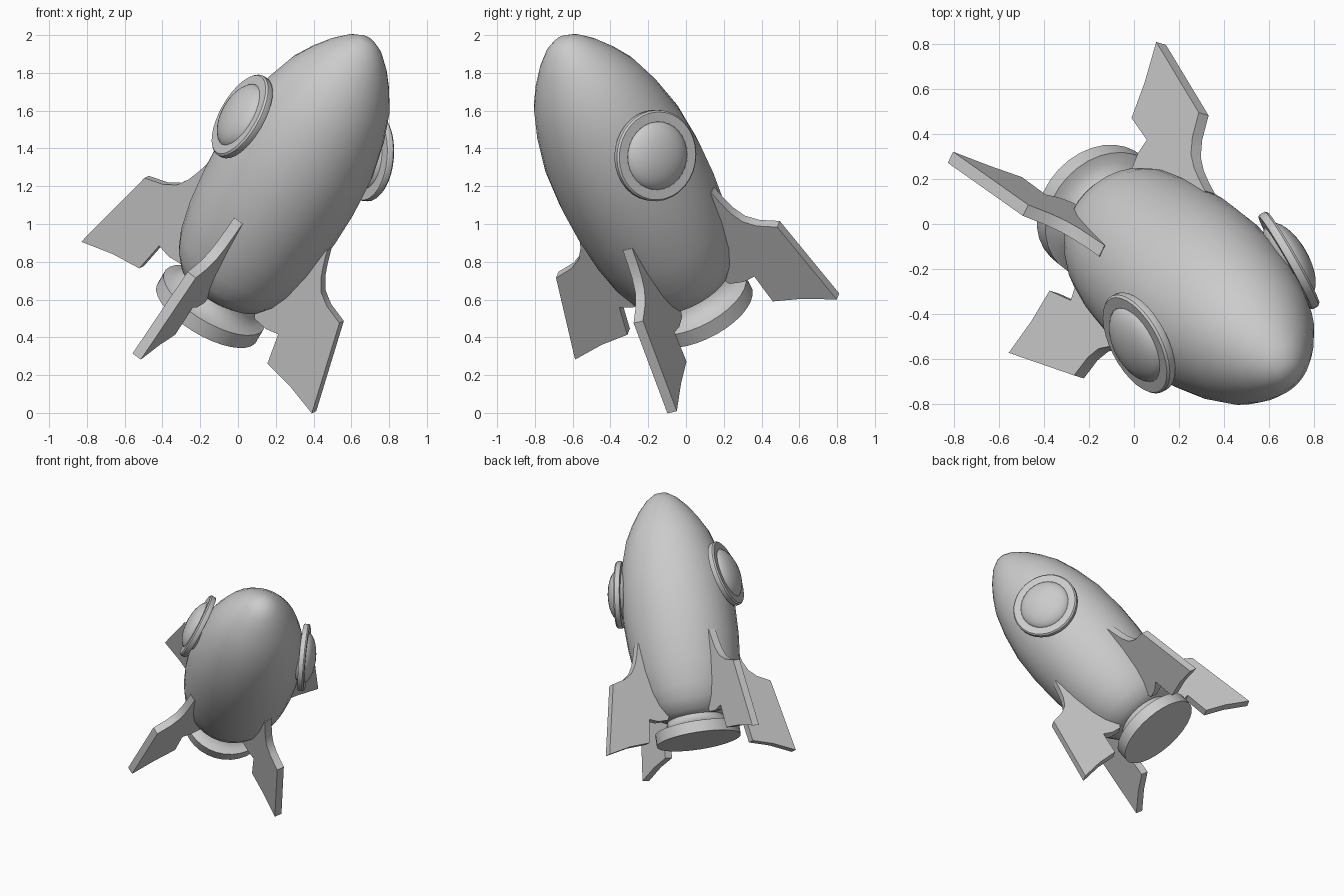
import bpy, bmesh, math
from mathutils import Matrix, Vector

if "Cube" in bpy.data.objects:
    bpy.data.objects.remove(bpy.data.objects["Cube"])

# Tilted rocket frame: local z runs from nozzle to nose, local x along one fin
axis = Vector((0.464, -0.401, 0.787)).normalized()
fin_dir = Vector((-0.778, 0.235, 0.585))
fin_dir = (fin_dir - axis * fin_dir.dot(axis)).normalized()
side = axis.cross(fin_dir)
FRAME = Matrix((fin_dir, side, axis)).transposed().to_4x4()
FRAME.translation = Vector((-0.165, 0.075, 0.53))


def finish(name, bm, matrix, angle=35):
    bmesh.ops.recalc_face_normals(bm, faces=bm.faces)
    mesh = bpy.data.meshes.new(name)
    bm.to_mesh(mesh)
    bm.free()
    ob = bpy.data.objects.new(name, mesh)
    bpy.context.collection.objects.link(ob)
    ob.matrix_world = matrix
    bpy.ops.object.select_all(action='DESELECT')
    ob.select_set(True)
    bpy.context.view_layer.objects.active = ob
    bpy.ops.object.shade_smooth_by_angle(angle=math.radians(angle))
    return ob


def lathe(name, profile, matrix, segments=32, closed=False, angle=35):
    """Spin (radius, height) points round local z."""
    bm = bmesh.new()
    verts = [bm.verts.new((r, 0, z)) for r, z in profile]
    pairs = list(zip(verts, verts[1:]))
    if closed:
        pairs.append((verts[-1], verts[0]))
    edges = [bm.edges.new(p) for p in pairs]
    bmesh.ops.spin(bm, geom=verts + edges, axis=(0, 0, 1), cent=(0, 0, 0),
                   angle=math.tau, steps=segments, use_duplicate=False)
    bmesh.ops.remove_doubles(bm, verts=bm.verts, dist=0.0005)
    return finish(name, bm, matrix, angle)


# Hull
lathe("hull", [(0, 0.14), (0.18, 0.15), (0.25, 0.185), (0.305, 0.26), (0.345, 0.36),
               (0.38, 0.53), (0.40, 0.73), (0.406, 0.93), (0.393, 1.15),
               (0.352, 1.35), (0.300, 1.51), (0.24, 1.62), (0.178, 1.71),
               (0.11, 1.785), (0.05, 1.825), (0, 1.832)], FRAME, angle=50)

# Nozzle with flared rim
lathe("nozzle", [(0, 0), (0.304, 0), (0.304, 0.085), (0.262, 0.095),
                 (0.22, 0.125), (0.195, 0.17), (0.195, 0.22), (0, 0.22)], FRAME)

# Four fins
FIN = [(0.783, -0.092), (0.662, 0.425), (0.555, 0.46), (0.49, 0.505), (0.45, 0.57),
       (0.425, 0.64), (0.402, 0.72), (0.33, 0.70), (0.22, 0.20), (0.25, 0.15),
       (0.33, 0.142), (0.404, 0.16), (0.435, -0.015), (0.60, -0.04)]
for i in range(4):
    bm = bmesh.new()
    face = bm.faces.new([bm.verts.new((r, -0.028, z)) for r, z in FIN])
    new = bmesh.ops.extrude_face_region(bm, geom=[face])["geom"]
    bmesh.ops.translate(bm, vec=(0, 0.056, 0),
                        verts=[v for v in new if isinstance(v, bmesh.types.BMVert)])
    finish(f"fin_{i + 1}", bm, FRAME @ Matrix.Rotation(i * math.pi / 2, 4, 'Z'), 30)

# Two portholes, each a rim and a bulging glass
for i, turn in enumerate((38, 233)):
    place = (FRAME @ Matrix.Rotation(math.radians(turn), 4, 'Z')
             @ Matrix.Translation((0.40, 0, 1.15))
             @ Matrix.Rotation(math.radians(90 - 9), 4, 'Y'))
    lathe(f"porthole_rim_{i + 1}",
          [(0.172, -0.022), (0.238, -0.022), (0.242, -0.015), (0.242, 0.012),
           (0.233, 0.022), (0.182, 0.022), (0.172, 0.015)], place, closed=True)
    bm = bmesh.new()
    bmesh.ops.create_uvsphere(bm, u_segments=32, v_segments=16, radius=1)
    bmesh.ops.scale(bm, vec=(0.187, 0.187, 0.085), verts=bm.verts)
    finish(f"porthole_glass_{i + 1}", bm, place, 60)
